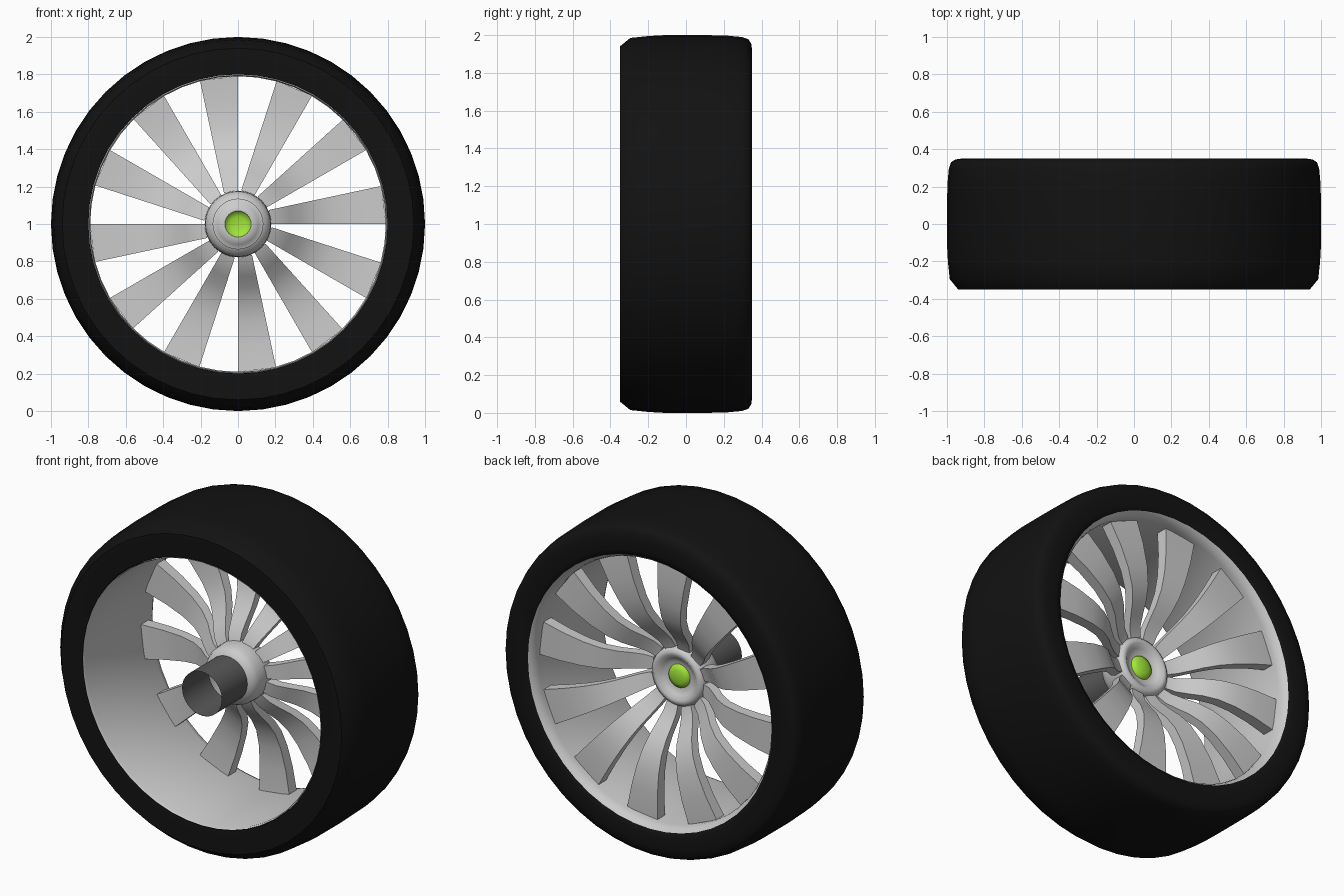
import bpy, bmesh, math
from math import sin, cos, pi, radians

if "Cube" in bpy.data.objects:
    bpy.data.objects.remove(bpy.data.objects["Cube"])

AXLE_Z = 1.0


def material(name, col):
    m = bpy.data.materials.new(name)
    m.diffuse_color = (*col, 1)
    m.use_nodes = True
    m.node_tree.nodes["Principled BSDF"].inputs["Base Color"].default_value = m.diffuse_color
    return m


def finish(name, bm, mat=None, angle=35, fix=True):
    if fix:
        bmesh.ops.recalc_face_normals(bm, faces=bm.faces)
    me = bpy.data.meshes.new(name)
    bm.to_mesh(me)
    bm.free()
    ob = bpy.data.objects.new(name, me)
    bpy.context.collection.objects.link(ob)
    if mat:
        me.materials.append(mat)
    bpy.ops.object.select_all(action='DESELECT')
    ob.select_set(True)
    bpy.context.view_layer.objects.active = ob
    bpy.ops.object.shade_smooth_by_angle(angle=radians(angle))
    return ob


def lathe(name, profile, n=48, mat=None, closed=False, angle=35):
    """Revolve (radius, y) points around the axle."""
    bm = bmesh.new()
    rings = []
    for r, y in profile:
        if r == 0:
            rings.append([bm.verts.new((0, y, AXLE_Z))] * n)
        else:
            rings.append([bm.verts.new((r * cos(2 * pi * i / n), y, AXLE_Z + r * sin(2 * pi * i / n)))
                          for i in range(n)])
    pairs = list(zip(rings, rings[1:]))
    if closed:
        pairs.append((rings[-1], rings[0]))
    for a, b in pairs:
        for i in range(n):
            j = (i + 1) % n
            quad = list(dict.fromkeys((a[i], a[j], b[j], b[i])))
            bm.faces.new(quad)
    return finish(name, bm, mat, angle)


black = material("rubber", (0.006, 0.006, 0.006))
dark = material("dark_metal", (0.1, 0.1, 0.1))
green = material("green", (0.36, 0.8, 0.04))

# tyre: bevelled inner shoulder, rounder outer shoulder
lathe("tyre", [(0.80, -0.345), (0.87, -0.35), (0.94, -0.35), (0.985, -0.295), (0.995, -0.2),
               (1.0, -0.11), (1.0, 0.11), (0.997, 0.22), (0.99, 0.295), (0.978, 0.33),
               (0.955, 0.345), (0.92, 0.35), (0.85, 0.35), (0.815, 0.34), (0.802, 0.32)],
      mat=black, closed=True, angle=50)

# rim barrel with outward lip
lathe("rim_barrel", [(0.797, -0.347), (0.79, -0.33), (0.79, 0.29), (0.797, 0.315),
                     (0.808, 0.335), (0.818, 0.345)], angle=50)

# hub shell with dished outer face
lathe("hub", [(0.133, -0.10), (0.16, -0.085), (0.174, -0.05), (0.178, 0.0), (0.178, 0.05),
              (0.172, 0.08), (0.155, 0.095), (0.135, 0.095), (0.11, 0.075), (0.09, 0.062),
              (0.07, 0.06)], n=32, angle=50)

# open axle tube
lathe("axle_tube", [(0.133, -0.345), (0.133, -0.09)], n=32, mat=dark)

# centre cap
lathe("centre_cap", [(0.07, 0.06), (0.066, 0.072), (0.04, 0.082), (0, 0.086)],
      n=32, mat=green, angle=60)

# spokes: (radius, front y, back y), one straight radial edge, the other flaring outwards
SECTION = [(0.165, 0.015, 0.075), (0.22, 0.035, 0.095), (0.28, 0.08, 0.14), (0.34, 0.13, 0.19),
           (0.42, 0.175, 0.235), (0.52, 0.2, 0.262), (0.65, 0.208, 0.275), (0.792, 0.2, 0.272)]
bm = bmesh.new()
for k in range(12):
    a = k * pi / 6
    loops = []
    for r, y0, y1 in SECTION:
        w = 0.075 + (r - 0.165) * 0.205
        # keep the flared corner on the same radius at the tip
        r2 = r - 0.025 * (r - 0.165) / 0.627
        loops.append([bm.verts.new((p * cos(a) - t * sin(a), y, AXLE_Z + p * sin(a) + t * cos(a)))
                      for p, t, y in ((r, 0, y0), (r2, w, y0), (r2, w, y1), (r, 0, y1))])
    for u, v in zip(loops, loops[1:]):
        for i in range(4):
            j = (i + 1) % 4
            bm.faces.new((u[i], u[j], v[j], v[i]))
    bm.faces.new(loops[0])
    bm.faces.new(loops[-1])
finish("spokes", bm, angle=40)
